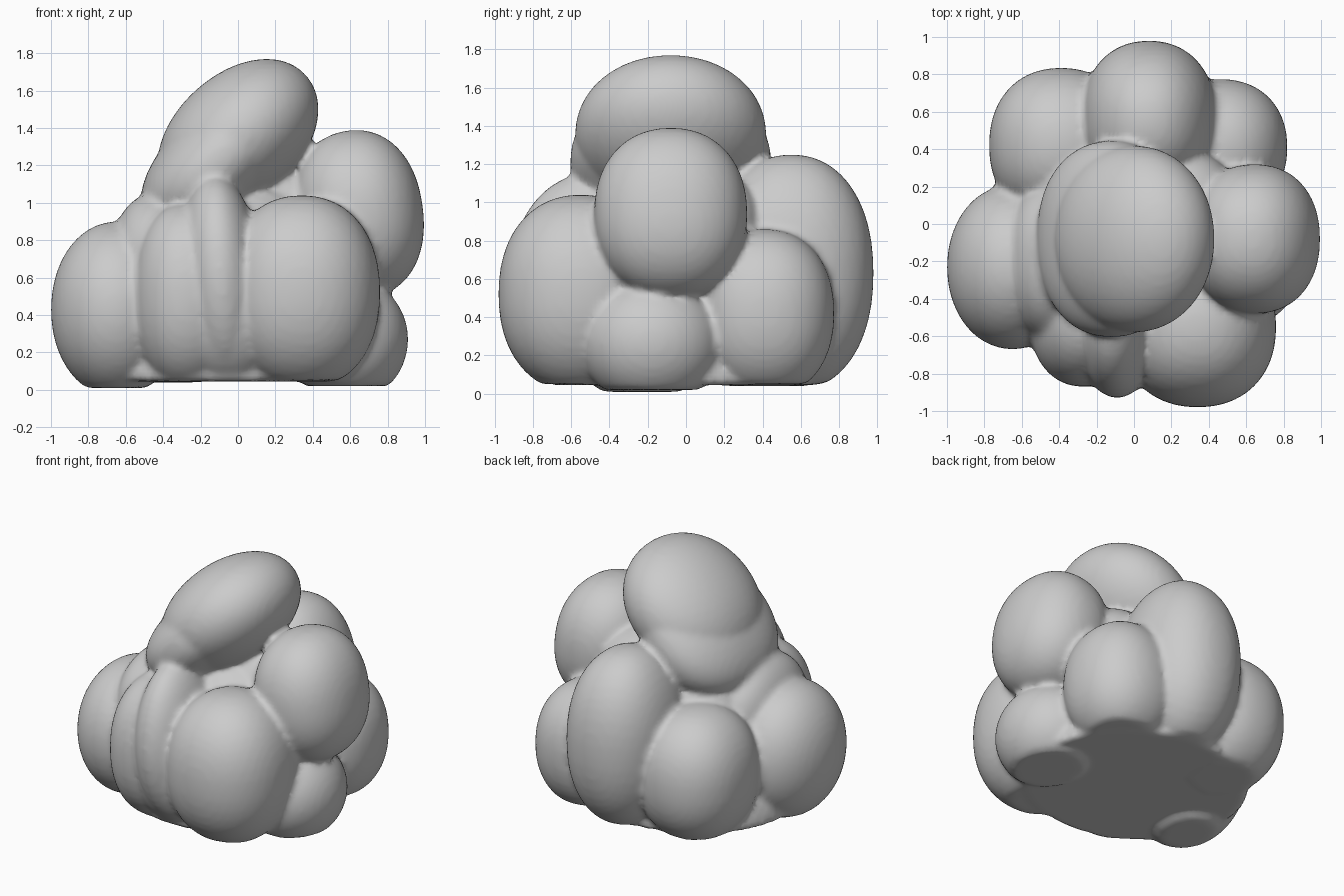
import bpy, bmesh
from mathutils import Vector, Matrix
from math import radians

if "Cube" in bpy.data.objects:
    bpy.data.objects.remove(bpy.data.objects["Cube"])

bm = bmesh.new()


def lobe(center, radii, tilt=0, floor=0.05, power=2.2):
    """Slightly boxy ellipsoid, tilted about y and flattened where it meets the floor."""
    verts = bmesh.ops.create_icosphere(bm, subdivisions=4, radius=1)['verts']
    rot = Matrix.Rotation(radians(tilt), 3, 'Y')
    for v in verts:
        n = sum(abs(c) ** power for c in v.co) ** (1 / power)
        p = Vector([c / n * r for c, r in zip(v.co, radii)])
        v.co = rot @ p + Vector(center)
        v.co.z = max(v.co.z, floor)


# inner core, upper filler and flat underside
lobe((0, -0.03, 0.60), (0.58, 0.54, 0.53))
lobe((0.24, 0.04, 0.86), (0.34, 0.36, 0.33))
lobe((-0.03, -0.02, 0.055), (0.76, 0.70, 0.5), floor=0.045, power=2)
# leaning top lobe and its lower half
lobe((0.0, -0.08, 1.355), (0.49, 0.50, 0.335), -42, power=2.05)
lobe((-0.12, -0.08, 1.21), (0.48, 0.525, 0.27), -45)
# right side: upper and lower
lobe((0.645, -0.08, 0.94), (0.345, 0.40, 0.45), -8)
lobe((0.58, -0.18, 0.27), (0.33, 0.37, 0.34), floor=0.02, power=2)
# front lobes, right to left
lobe((0.34, -0.55, 0.52), (0.42, 0.43, 0.52))
lobe((-0.09, -0.52, 0.58), (0.23, 0.41, 0.57), -4, power=2)
lobe((-0.05, -0.48, 0.48), (0.35, 0.40, 0.48))
lobe((-0.27, -0.48, 0.50), (0.295, 0.39, 0.50))
# left side: outer and inner
lobe((-0.65, -0.23, 0.43), (0.35, 0.44, 0.47), floor=0.01, power=2.05)
lobe((-0.44, -0.20, 0.64), (0.25, 0.42, 0.41))
# back lobes, left to right
lobe((-0.39, 0.42, 0.44), (0.385, 0.415, 0.46), floor=0.04)
lobe((0.08, 0.55, 0.63), (0.365, 0.43, 0.62))
lobe((0.46, 0.41, 0.42), (0.36, 0.365, 0.44))

mesh = bpy.data.meshes.new("clustered_mound")
bm.to_mesh(mesh)
bm.free()
mound = bpy.data.objects.new("clustered_mound", mesh)
bpy.context.collection.objects.link(mound)

# fuse the lobes into one skin with softened creases
remesh = mound.modifiers.new("fuse", 'REMESH')
remesh.mode = 'VOXEL'
remesh.voxel_size = 0.022
remesh.use_smooth_shade = True
soften = mound.modifiers.new("soften", 'SMOOTH')
soften.factor = 0.5
soften.iterations = 4
